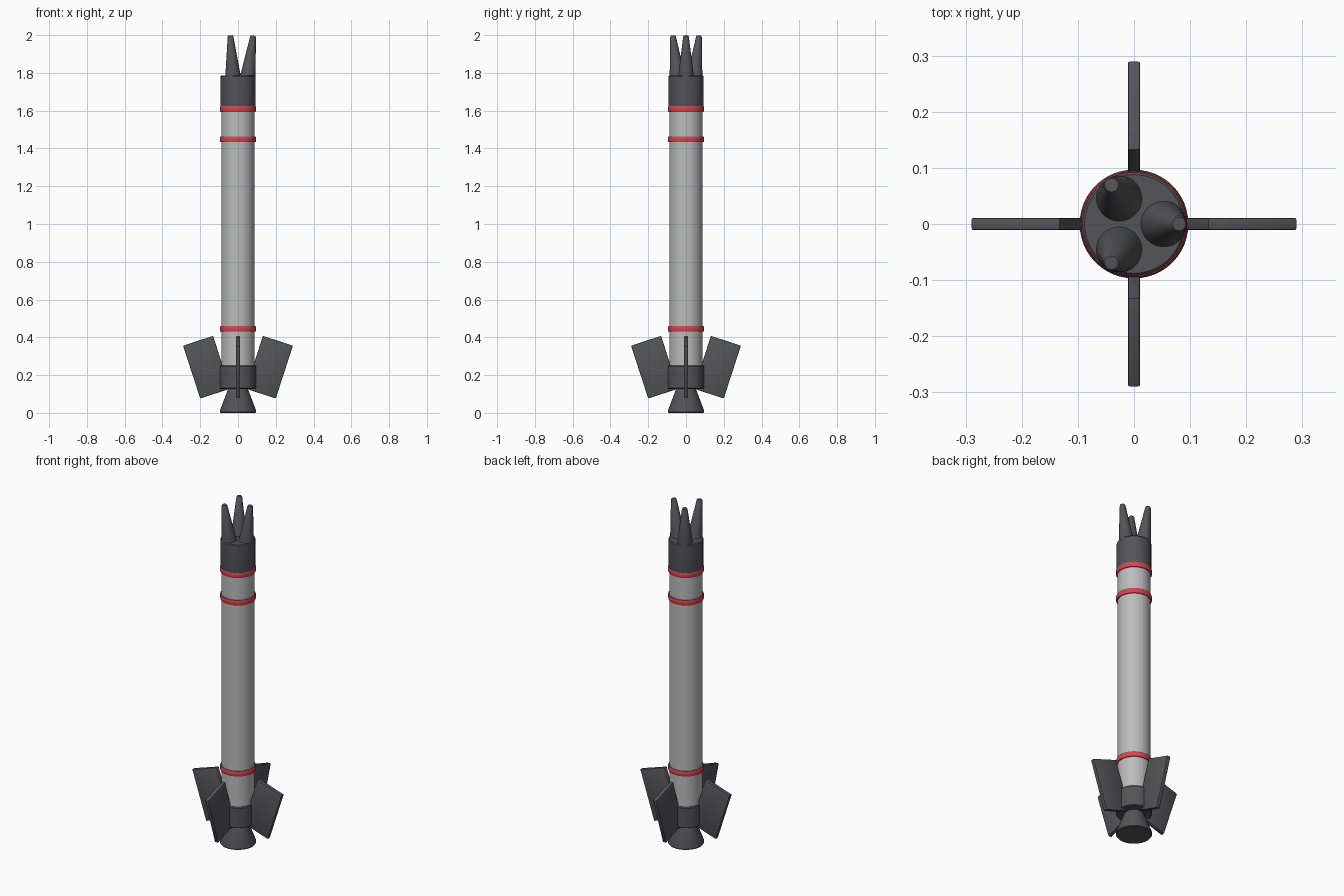
import bpy, bmesh
from math import pi, radians, cos, sin, atan2
from mathutils import Matrix

if "Cube" in bpy.data.objects:
    bpy.data.objects.remove(bpy.data.objects["Cube"])


def material(name, rgb):
    m = bpy.data.materials.new(name)
    m.diffuse_color = (*rgb, 1)
    m.use_nodes = True
    m.node_tree.nodes["Principled BSDF"].inputs["Base Color"].default_value = m.diffuse_color
    return m


DARK = material("dark_grey", (0.09, 0.09, 0.10))
RED = material("red", (0.65, 0.06, 0.08))
LIGHT = material("light_grey", (0.5, 0.5, 0.5))


def finish(name, bm, mat, smooth=True):
    bmesh.ops.recalc_face_normals(bm, faces=bm.faces)
    me = bpy.data.meshes.new(name)
    bm.to_mesh(me)
    bm.free()
    ob = bpy.data.objects.new(name, me)
    bpy.context.collection.objects.link(ob)
    me.materials.append(mat)
    if smooth:
        bpy.ops.object.select_all(action='DESELECT')
        ob.select_set(True)
        bpy.context.view_layer.objects.active = ob
        bpy.ops.object.shade_smooth_by_angle(angle=radians(35))
    return ob


def lathe(name, profile, mat, matrix=Matrix(), n=48):
    """Solid of revolution from (radius, z) points, capped at both ends."""
    bm = bmesh.new()
    rings = [[bm.verts.new((r * cos(2 * pi * i / n), r * sin(2 * pi * i / n), z))
              for i in range(n)] for r, z in profile]
    for a, b in zip(rings, rings[1:]):
        for i in range(n):
            j = (i + 1) % n
            bm.faces.new((a[i], a[j], b[j], b[i]))
    bm.faces.new(rings[0])
    bm.faces.new(rings[-1])
    bm.transform(matrix)
    return finish(name, bm, mat)


# Main tube, head and tail
lathe("body_tube", [(0.088, 0.2), (0.088, 1.63)], LIGHT)
lathe("head_cap", [(0.091, 1.61), (0.092, 1.615), (0.092, 1.782), (0.088, 1.787)], DARK)
lathe("tail_collar", [(0.092, 0.127), (0.096, 0.131), (0.097, 0.245), (0.093, 0.25)], DARK)
lathe("nozzle", [(0.093, 0.0), (0.096, 0.004), (0.096, 0.012), (0.053, 0.125), (0.05, 0.135)], DARK)

# Red bands
for k, z in enumerate((0.445, 1.448, 1.609)):
    lathe(f"band_{k + 1}", [(0.086, z - 0.015), (0.093, z - 0.015), (0.095, z - 0.011),
                            (0.095, z + 0.011), (0.093, z + 0.015), (0.086, z + 0.015)], RED)

# Three splayed prongs on the head
for k in range(3):
    m = (Matrix.Rotation(2 * pi * k / 3, 4, 'Z') @ Matrix.Translation((0.053, 0, 1.783))
         @ Matrix.Rotation(atan2(0.027, 0.215), 4, 'Y'))
    lathe(f"prong_{k + 1}", [(0.041, 0), (0.015, 0.211), (0.012, 0.216)], DARK, m, 32)

# Four tilted fins
for k in range(4):
    bm = bmesh.new()
    bmesh.ops.create_cube(bm, size=1)
    bm.transform(Matrix.Diagonal((0.167, 0.022, 0.294, 1)))
    bmesh.ops.bevel(bm, geom=bm.edges[:], offset=0.004, segments=2, profile=0.5, affect='EDGES')
    bm.transform(Matrix.Rotation(pi / 2 * k, 4, 'Z') @ Matrix.Translation((0.166, 0, 0.242))
                 @ Matrix.Rotation(radians(18), 4, 'Y'))
    finish(f"fin_{k + 1}", bm, DARK)
